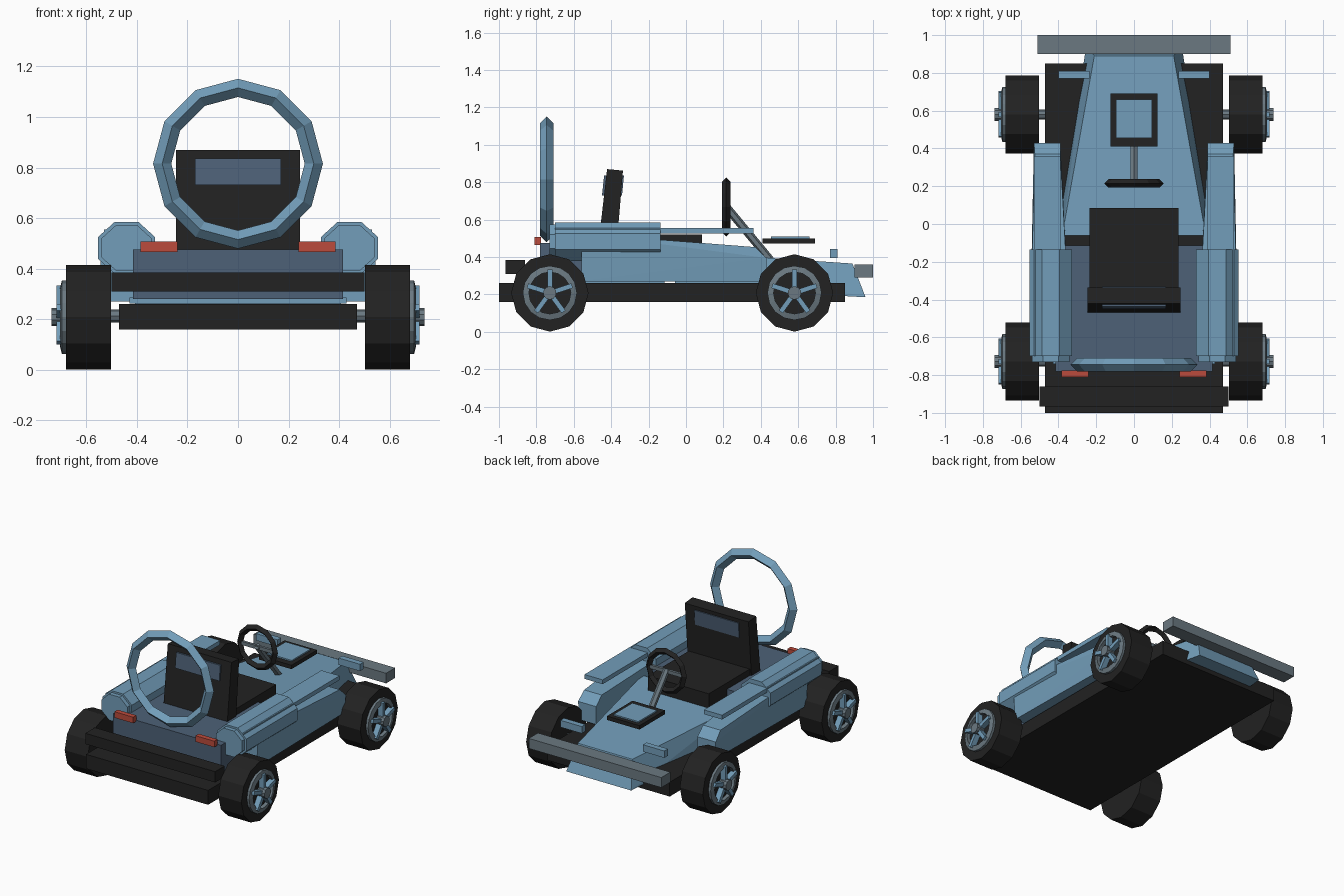
import bpy, bmesh, math
from mathutils import Matrix, Vector

if "Cube" in bpy.data.objects:
    bpy.data.objects.remove(bpy.data.objects["Cube"])


def material(name, rgb):
    m = bpy.data.materials.new(name)
    m.diffuse_color = (*rgb, 1)
    m.use_nodes = True
    m.node_tree.nodes["Principled BSDF"].inputs["Base Color"].default_value = m.diffuse_color
    return m


BLUE = material("body blue", (0.17, 0.34, 0.49))
SLATE = material("slate blue", (0.075, 0.12, 0.185))
GREY = material("metal grey", (0.145, 0.19, 0.22))
BLACK = material("rubber black", (0.016, 0.016, 0.016))
RED = material("lamp red", (0.50, 0.07, 0.045))


def finish(name, bm, mat):
    bmesh.ops.recalc_face_normals(bm, faces=bm.faces)
    me = bpy.data.meshes.new(name)
    bm.to_mesh(me)
    bm.free()
    me.materials.append(mat)
    ob = bpy.data.objects.new(name, me)
    bpy.context.collection.objects.link(ob)
    return ob


def box(name, x, y, z, mat, matrix=Matrix()):
    """Box from min/max ranges, optionally moved by a matrix."""
    bm = bmesh.new()
    c = Vector([(a + b) / 2 for a, b in (x, y, z)])
    s = [b - a for a, b in (x, y, z)]
    bmesh.ops.create_cube(bm, size=1, matrix=matrix @ Matrix.Translation(c) @ Matrix.Diagonal((*s, 1)))
    return finish(name, bm, mat)


def hull(name, points, mat):
    """Convex solid through a few corner points."""
    bm = bmesh.new()
    for p in points:
        bm.verts.new(p)
    bmesh.ops.convex_hull(bm, input=bm.verts)
    bmesh.ops.dissolve_limit(bm, angle_limit=0.01, verts=bm.verts, edges=bm.edges)
    return finish(name, bm, mat)


def cylinder(name, start, end, r, n, mat):
    a, b = Vector(start), Vector(end)
    m = Matrix.Translation((a + b) / 2) @ (b - a).to_track_quat('Z', 'Y').to_matrix().to_4x4()
    bm = bmesh.new()
    bmesh.ops.create_cone(bm, cap_ends=True, segments=n, radius1=r, radius2=r,
                          depth=(b - a).length, matrix=m)
    return finish(name, bm, mat)


def ring(name, profile, n, mat, matrix):
    """Closed (radius, height) profile swept around local z."""
    bm = bmesh.new()
    loops = []
    for i in range(n):
        t = math.tau * i / n
        loops.append([bm.verts.new(matrix @ Vector((r * math.cos(t), r * math.sin(t), h)))
                      for r, h in profile])
    k = len(profile)
    for i in range(n):
        p, q = loops[i], loops[(i + 1) % n]
        for j in range(k):
            bm.faces.new((p[j], q[j], q[(j + 1) % k], p[(j + 1) % k]))
    return finish(name, bm, mat)


def diamond(R, r):
    return [(R + r, 0), (R, r), (R - r, 0), (R, -r)]


# chassis and bumpers
box("floor_pan", (-.47, .47), (-1, .85), (.16, .26), BLACK)
box("rear_bumper", (-.5, .5), (-.965, -.86), (.31, .385), BLACK)
box("front_bumper", (-.51, .51), (.90, 1.0), (.29, .36), GREY)

# body
hull("nose", [(s * x, y, z) for s in (-1, 1) for x, y, z in
              ((.38, -.06, .43), (.41, -.06, .24), (.21, .89, .365), (.25, .96, .185),
               (.26, .85, .20))], BLUE)
box("rear_deck", (-.415, .415), (-.78, -.115), (.28, .475), SLATE)
box("rear_sill", (-.43, .43), (-.74, -.115), (.262, .285), BLUE)

# wheels on axles
for y, end in ((-.728, "rear"), (.58, "front")):
    cylinder(end + "_axle", (-.52, y, .213), (.52, y, .213), .026, 8, GREY)

for s, side in ((-1, "left"), (1, "right")):
    def X(a, b):
        return (min(s * a, s * b), max(s * a, s * b))

    for y, end in ((-.728, "rear"), (.58, "front")):
        tag = f"{end}_{side}_"
        zc = .208
        to_wheel = Matrix.Translation((0, y, zc))
        cylinder(tag + "tyre", (s * .503, y, zc), (s * .68, y, zc), .207, 12, BLACK)
        ring(tag + "rim", [(.145, .675), (.145, .697), (.112, .705), (.112, .675)], 16, GREY,
             to_wheel @ Matrix.Rotation(s * math.pi / 2, 4, 'Y'))
        for i in range(5):
            box(f"{tag}spoke_{i + 1}", X(.675, .718), (-.013, .013), (.02, .125), BLUE,
                to_wheel @ Matrix.Rotation(math.tau * i / 5, 4, 'X'))
        cylinder(tag + "hub", (s * .67, y, zc), (s * .738, y, zc), .036, 10, GREY)

    # side panel with a tapering top
    hull(side + "_side_panel", [(s * x, y, z) for x, y, z in
         ((.37, -.56, .27), (.535, -.56, .27), (.34, -.56, .525), (.55, -.56, .525),
          (.39, .37, .453), (.525, .37, .453), (.39, .43, .395), (.53, .43, .395),
          (.39, .43, .27), (.52, .43, .27))], BLUE)
    # octagonal rear pod
    a, b = .113, .103
    prof = [(a * math.cos(t) / .924, b * math.sin(t) / .924)
            for t in (math.pi / 8 + math.pi / 4 * i for i in range(8))]
    hull(side + "_rear_pod", [(s * (.441 + u), y, .482 + v) for u, v in prof
                              for y in (-.70, -.136)], BLUE)
    hull(side + "_pod_cap", [(s * (.441 + u * .88), y, .482 + v * .88) for u, v in prof
                             for y in (-.73, -.69)], BLUE)
    box(side + "_rail", X(.39, .53), (-.70, .36), (.525, .555), BLUE)
    # lamps
    box(side + "_tail_lamp", X(.24, .385), (-.81, -.775), (.465, .507), RED)
    box(side + "_head_lamp", X(.235, .40), (.77, .81), (.395, .443), BLUE)

# seat
box("seat_cushion", (-.235, .235), (-.40, .085), (.42, .52), BLACK)
hull("seat_back", [(x, y, z) for x in (-.245, .245) for y, z in
                   ((-.468, .47), (-.37, .47), (-.422, .87), (-.337, .862))], BLACK)
hull("headrest_pad", [(x, y, z) for x in (-.17, .17) for y, z in
                      ((-.449, .73), (-.342, .73), (-.438, .835), (-.332, .835))], SLATE)

# roll hoop
ring("roll_hoop", diamond(.30, .036), 12, BLUE,
     Matrix.Translation((0, -.745, .815)) @ Matrix.Rotation(math.pi / 2, 4, 'X'))

# steering
ring("steering_wheel", diamond(.135, .022), 12, BLACK,
     Matrix.Translation((0, .215, .667)) @ Matrix.Rotation(math.pi / 2, 4, 'X'))
box("steering_crossbar", (-.13, .13), (.207, .225), (.655, .68), GREY)
cylinder("steering_column", (0, .21, .675), (0, .45, .385), .022, 6, GREY)

# raised dash plate
box("dash_plate", (-.125, .125), (.41, .69), (.473, .50), BLACK)
box("dash_panel", (-.095, .095), (.455, .66), (.50, .509), BLUE)
